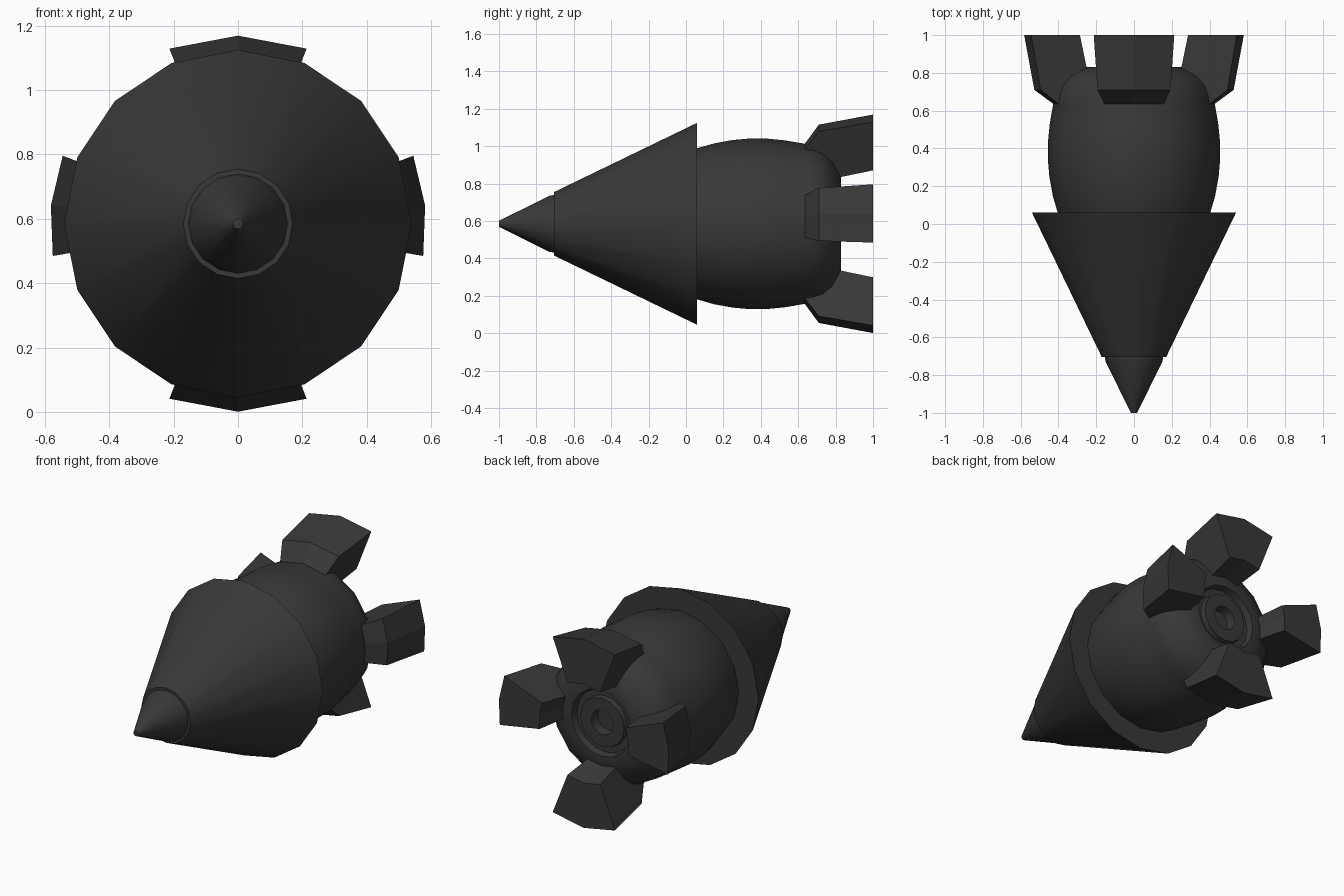
import bpy, bmesh
from math import cos, sin, radians, pi

if "Cube" in bpy.data.objects:
    bpy.data.objects.remove(bpy.data.objects["Cube"])

CZ = 0.585   # height of the long axis
SIDES = 16

dark = bpy.data.materials.new("dark_metal")
dark.diffuse_color = (0.04, 0.04, 0.04, 1)
dark.use_nodes = True
dark.node_tree.nodes["Principled BSDF"].inputs["Base Color"].default_value = dark.diffuse_color


def point(y, r, a):
    return (r * cos(a), y, CZ + r * sin(a))


def finish(bm, name, smooth):
    bmesh.ops.recalc_face_normals(bm, faces=bm.faces)
    me = bpy.data.meshes.new(name)
    bm.to_mesh(me)
    bm.free()
    me.materials.append(dark)
    ob = bpy.data.objects.new(name, me)
    bpy.context.collection.objects.link(ob)
    if smooth:
        bpy.ops.object.select_all(action='DESELECT')
        ob.select_set(True)
        bpy.context.view_layer.objects.active = ob
        bpy.ops.object.shade_smooth_by_angle(angle=radians(35))
    return ob


def lathe(name, profile):
    """Revolve (y, radius) points about the long axis, capping both ends."""
    bm = bmesh.new()
    rings = [[bm.verts.new(point(y, r, 2 * pi * i / SIDES)) for i in range(SIDES)]
             for y, r in profile]
    for a, b in zip(rings, rings[1:]):
        for i in range(SIDES):
            j = (i + 1) % SIDES
            bm.faces.new((a[i], a[j], b[j], b[i]))
    bm.faces.new(rings[0])
    bm.faces.new(rings[-1])
    return finish(bm, name, True)


def fin(name, angles):
    """Sweep the fin outline through a few angles to make a wedge block."""
    outline = [(0.635, 0.428), (0.71, 0.53), (1.0, 0.584), (1.0, 0.307), (0.675, 0.235)]
    bm = bmesh.new()
    secs = [[bm.verts.new(point(y, r, radians(a))) for y, r in outline] for a in angles]
    n = len(outline)
    for s, t in zip(secs, secs[1:]):
        for i in range(n):
            j = (i + 1) % n
            bm.faces.new((s[i], s[j], t[j], t[i]))
    bm.faces.new(secs[0])
    bm.faces.new(secs[-1])
    return finish(bm, name, False)


# nose tip, set slightly inside the cone
lathe("nose_tip", [(-1.0, 0.016), (-0.73, 0.15), (-0.70, 0.155)])

# wide nose cone with its overhanging rear rim
lathe("nose_cone", [(-0.705, 0.155), (-0.705, 0.17), (0.06, 0.54), (0.06, 0.39)])

# bulging body, band, rounded tail and recessed nozzle
lathe("body", [(0.05, 0.40), (0.06, 0.404), (0.15, 0.43), (0.25, 0.448), (0.34, 0.456),
               (0.43, 0.456), (0.53, 0.446), (0.635, 0.428), (0.675, 0.425),
               (0.73, 0.405), (0.78, 0.36), (0.815, 0.295), (0.83, 0.25),
               (0.83, 0.205), (0.79, 0.195), (0.79, 0.155),
               (0.82, 0.15), (0.82, 0.075), (0.76, 0.07)])

# four tail fins: top and bottom wide, sides narrower and set a little high
fin("top_fin", (90 - 21.4, 90, 90 + 21.4))
fin("bottom_fin", (270 - 21.4, 270, 270 + 21.4))
fin("right_fin", (-9.9, 5.5, 21.2))
fin("left_fin", (180 + 9.9, 180 - 5.5, 180 - 21.2))
